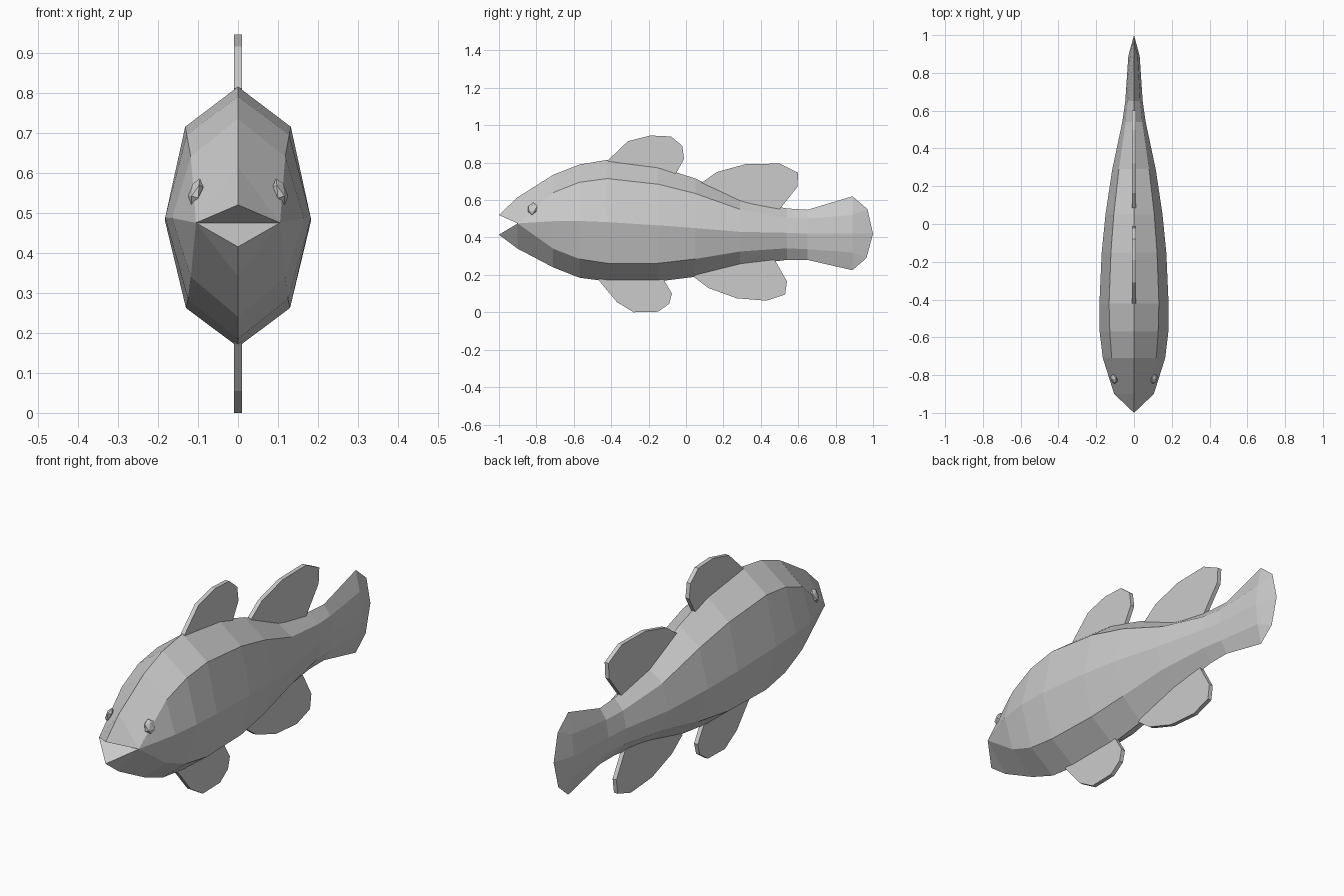
import bpy, bmesh
from mathutils import Matrix, Vector

grey = bpy.data.materials.new("plain grey")
grey.diffuse_color = (0.6, 0.6, 0.6, 1)


def make_object(name, bm):
    bmesh.ops.recalc_face_normals(bm, faces=bm.faces[:])
    mesh = bpy.data.meshes.new(name)
    bm.to_mesh(mesh)
    bm.free()
    mesh.materials.append(grey)
    ob = bpy.data.objects.new(name, mesh)
    bpy.context.collection.objects.link(ob)
    return ob


# Body stations: y, top z, (upper x, z), (middle x, z), (lower x, z), bottom z
stations = [
    (-0.90, 0.615, (0.105, 0.475), (0.105, 0.475), (0.105, 0.475), 0.34),
    (-0.71, 0.735, (0.118, 0.640), (0.165, 0.487), (0.118, 0.340), 0.24),
    (-0.57, 0.790, (0.128, 0.695), (0.182, 0.488), (0.125, 0.285), 0.185),
    (-0.42, 0.815, (0.132, 0.715), (0.183, 0.482), (0.130, 0.262), 0.165),
    (-0.15, 0.780, (0.122, 0.685), (0.171, 0.465), (0.122, 0.262), 0.165),
    (0.05, 0.715, (0.107, 0.635), (0.151, 0.450), (0.107, 0.285), 0.19),
    (0.29, 0.603, (0.080, 0.550), (0.115, 0.430), (0.080, 0.325), 0.25),
    (0.54, 0.555, (0.044, 0.505), (0.062, 0.425), (0.044, 0.342), 0.28),
    (0.65, 0.548, (0.033, 0.500), (0.046, 0.420), (0.033, 0.337), 0.28),
    (0.89, 0.620, (0.020, 0.520), (0.030, 0.420), (0.020, 0.320), 0.225),
]


def ring(half):
    """Five points from top to bottom, mirrored to a closed loop of eight."""
    return half + [(-x, y, z) for x, y, z in half[3:0:-1]]


corner = (0.105, -0.90, 0.475)
rings = [ring([(0, -1, 0.52), corner, corner, corner, (0, -1, 0.415)])]
for y, top, up, mid, low, bottom in stations:
    rings.append(ring([(0, y, top)] + [(x, y, z) for x, z in (up, mid, low)] + [(0, y, bottom)]))
# Tail edge closes to a thin line
rings.append(ring([(0, 0.89, 0.62), (0, 0.97, 0.552), (0, 1, 0.42), (0, 0.965, 0.29), (0, 0.89, 0.225)]))

bm = bmesh.new()
loops = [[bm.verts.new(p) for p in r] for r in rings]
for a, b in zip(loops, loops[1:]):
    for i in range(8):
        j = (i + 1) % 8
        bm.faces.new((a[i], a[j], b[j], b[i]))
# Open mouth: roof and floor meeting at the back
m = loops[0]
bm.faces.new((m[0], m[6], m[2]))
bm.faces.new((m[4], m[2], m[6]))
bmesh.ops.remove_doubles(bm, verts=bm.verts[:], dist=0.0005)
make_object("body", bm)


# Fins: flat outlines in y, z with their roots inside the body
def fin(name, outline, half_width=0.01):
    bm = bmesh.new()
    face = bm.faces.new([bm.verts.new((-half_width, y, z)) for y, z in outline])
    out = bmesh.ops.extrude_face_region(bm, geom=[face])
    verts = [g for g in out["geom"] if isinstance(g, bmesh.types.BMVert)]
    bmesh.ops.translate(bm, verts=verts, vec=(2 * half_width, 0, 0))
    make_object(name, bm)


fin("front_top_fin", [(-0.42, 0.81), (-0.31, 0.915), (-0.19, 0.945), (-0.08, 0.94), (-0.02, 0.89),
                      (-0.01, 0.82), (-0.055, 0.74), (-0.15, 0.73), (-0.37, 0.77)])
fin("rear_top_fin", [(0.08, 0.69), (0.165, 0.75), (0.32, 0.792), (0.50, 0.795), (0.60, 0.745),
                     (0.595, 0.67), (0.50, 0.55), (0.29, 0.56), (0.12, 0.64)])
fin("front_lower_fin", [(-0.47, 0.175), (-0.37, 0.055), (-0.28, 0.0), (-0.15, 0.003), (-0.09, 0.045),
                        (-0.075, 0.10), (-0.12, 0.175), (-0.16, 0.21), (-0.42, 0.21)])
fin("rear_lower_fin", [(0.04, 0.19), (0.12, 0.13), (0.27, 0.075), (0.43, 0.062), (0.53, 0.095),
                       (0.54, 0.165), (0.475, 0.28), (0.29, 0.30), (0.10, 0.23)])

# Eyes: small faceted discs leaning with the cheeks
for name, side in (("right_eye", 1), ("left_eye", -1)):
    bm = bmesh.new()
    bmesh.ops.create_icosphere(bm, subdivisions=1, radius=1)
    lean = Vector((side * 0.9, -0.28, 0.33)).to_track_quat('X', 'Z').to_matrix().to_4x4()
    bm.transform(Matrix.Translation((side * 0.106, -0.82, 0.553)) @ lean
                 @ Matrix.Diagonal((0.015, 0.03, 0.035, 1)))
    make_object(name, bm)
